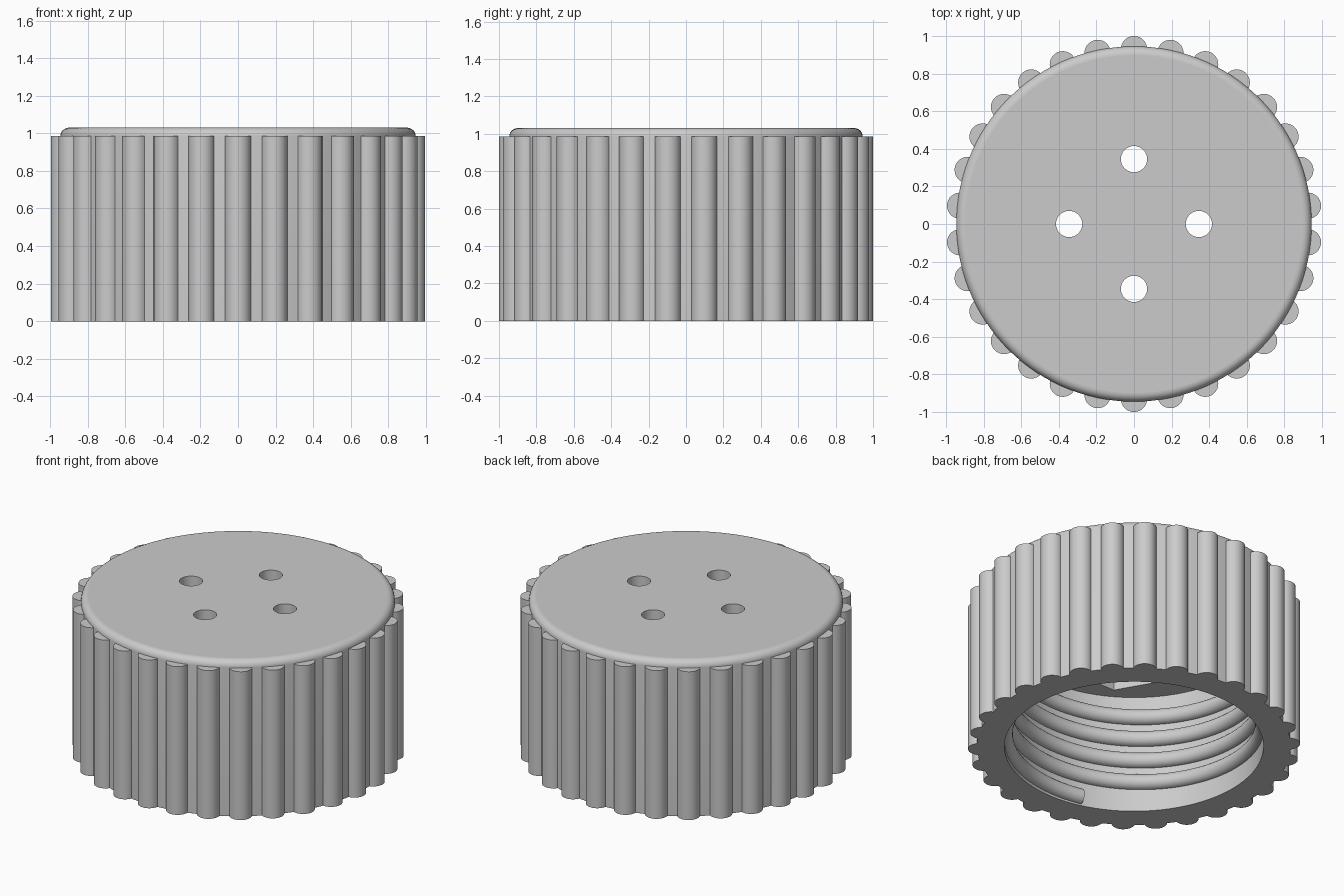
import bpy, bmesh
from math import sin, cos, pi, radians
from mathutils import Matrix

cube = bpy.data.objects.get("Cube")
if cube:
    bpy.data.objects.remove(cube, do_unlink=True)

grey = bpy.data.materials.new("light grey plastic")
grey.use_nodes = True
grey.diffuse_color = (0.6, 0.6, 0.6, 1)
grey.node_tree.nodes["Principled BSDF"].inputs["Base Color"].default_value = (0.6, 0.6, 0.6, 1)

BODY_R, RIB_R, RIB_RING, RIB_TOP, TOP = 0.945, 0.07, 0.93, 0.985, 1.03
BORE_R, BORE_TOP, HEX_R, HEX_TOP = 0.78, 0.79, 0.7, 0.9
HOLE_R, HOLE_RING = 0.07, 0.345
PITCH, RIDGE = 0.15, 0.05


def make_object(name, bm):
    bmesh.ops.recalc_face_normals(bm, faces=bm.faces)
    mesh = bpy.data.meshes.new(name)
    bm.to_mesh(mesh)
    bm.free()
    mesh.materials.append(grey)
    obj = bpy.data.objects.new(name, mesh)
    bpy.context.collection.objects.link(obj)
    return obj


def skin(bm, rings, closed_section=True):
    """Join successive rings of points with quads and cap both ends."""
    loops = [[bm.verts.new(p) for p in ring] for ring in rings]
    n = len(loops[0])
    for a, b in zip(loops, loops[1:]):
        for i in range(n):
            j = (i + 1) % n
            bm.faces.new((a[i], a[j], b[j], b[i]))
    bm.faces.new(loops[0])
    bm.faces.new(loops[-1])


def circle(r, z, sides, x=0, y=0):
    return [(x + r * cos(2 * pi * i / sides), y + r * sin(2 * pi * i / sides), z)
            for i in range(sides)]


def cylinders(name, spots, r, z0, z1, sides):
    bm = bmesh.new()
    for x, y in spots:
        skin(bm, [circle(r, z0, sides, x, y), circle(r, z1, sides, x, y)])
    return make_object(name, bm)


def ring_spots(count, r):
    return [(r * cos(pi / 2 + 2 * pi * i / count), r * sin(pi / 2 + 2 * pi * i / count))
            for i in range(count)]


def smooth(obj):
    bpy.ops.object.select_all(action="DESELECT")
    obj.select_set(True)
    bpy.context.view_layer.objects.active = obj
    bpy.ops.object.shade_smooth_by_angle(angle=radians(30))


# Cap body with a rounded top edge
fillet = TOP - RIB_TOP
rings = [circle(BODY_R, 0, 120)]
for k in range(9):
    a = k * pi / 16
    rings.append(circle(BODY_R - fillet + fillet * cos(a), RIB_TOP + fillet * sin(a), 120))
bm = bmesh.new()
skin(bm, rings)
cap = make_object("cap_body", bm)

# Grip ribs, threaded bore, hexagonal recess and four through holes
tools = [
    (cylinders("grip_ribs", ring_spots(30, RIB_RING), RIB_R, 0, RIB_TOP, 32), "UNION"),
    (cylinders("bore_cutter", [(0, 0)], BORE_R, -0.2, BORE_TOP, 96), "DIFFERENCE"),
    (cylinders("hex_recess_cutter", [(0, 0)], HEX_R, 0.5, HEX_TOP, 6), "DIFFERENCE"),
    (cylinders("hole_cutter", ring_spots(4, HOLE_RING), HOLE_R, 0.6, 1.3, 32), "DIFFERENCE"),
]
bpy.context.view_layer.objects.active = cap
for tool, operation in tools:
    mod = cap.modifiers.new(tool.name, "BOOLEAN")
    mod.operation = operation
    mod.solver = "EXACT"
    mod.object = tool
    bpy.ops.object.modifier_apply(modifier=mod.name)
    bpy.data.objects.remove(tool, do_unlink=True)
smooth(cap)
for face in cap.data.polygons:
    if abs(face.normal.z) > 0.999:
        face.use_smooth = False

# Helical inner thread with a rounded ridge
turns, steps = 4.55, 72
rings = []
for k in range(int(turns * steps) + 1):
    t = k / steps
    a = radians(254) + 2 * pi * t
    z = 0.06 + PITCH * t
    section = [(BORE_R + 0.02, z - RIDGE), (BORE_R + 0.02, z + RIDGE)]
    section += [(BORE_R - RIDGE * sin(b * pi / 10), z + RIDGE * cos(b * pi / 10))
                for b in range(11)]
    rings.append([(r * cos(a), r * sin(a), h) for r, h in section])
bm = bmesh.new()
skin(bm, rings)
smooth(make_object("inner_thread", bm))
